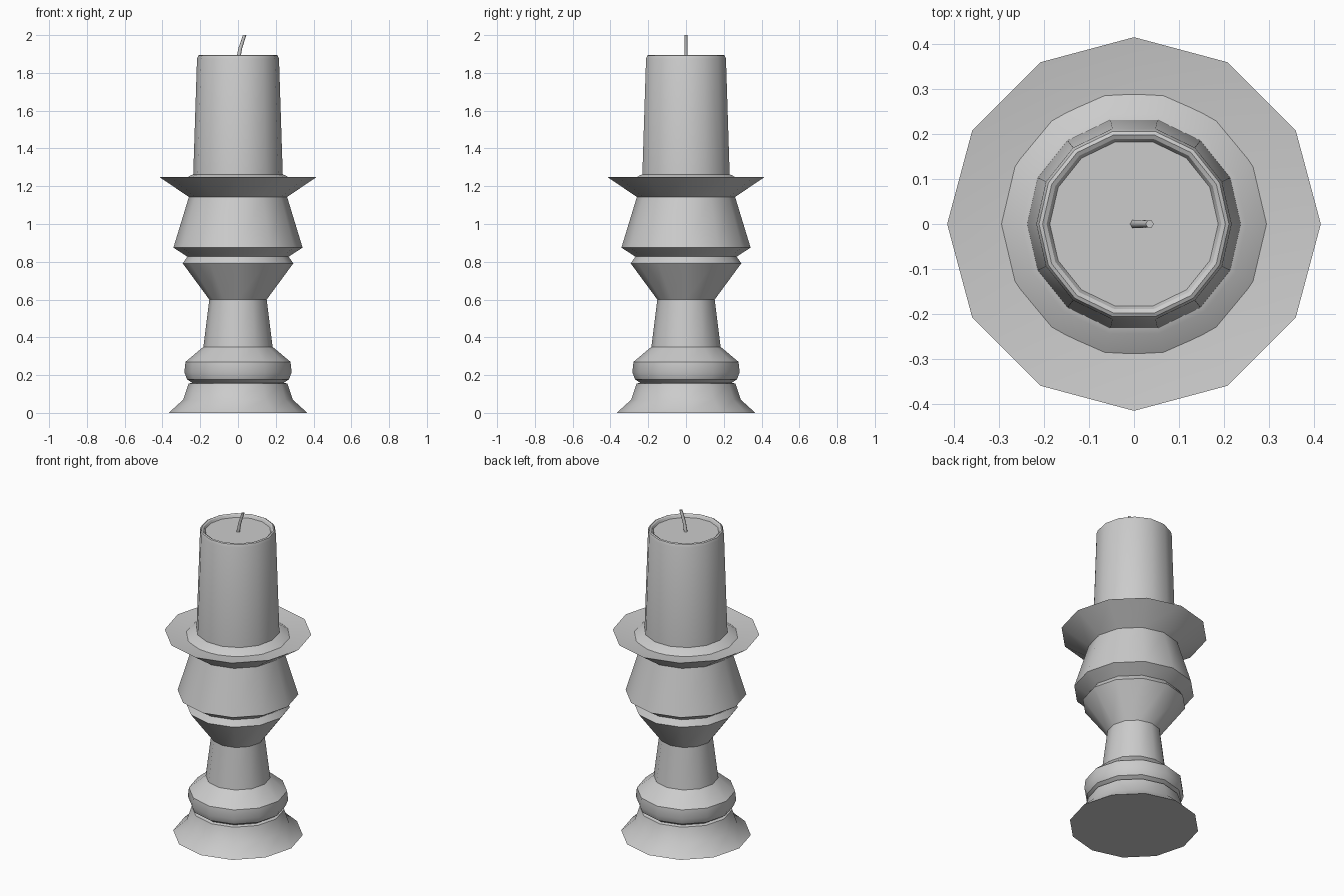
import bpy, bmesh, math
from mathutils import Vector

if "Cube" in bpy.data.objects:
    bpy.data.objects.remove(bpy.data.objects["Cube"])


def finish(bm, name, angle):
    bmesh.ops.recalc_face_normals(bm, faces=bm.faces)
    me = bpy.data.meshes.new(name)
    bm.to_mesh(me)
    bm.free()
    ob = bpy.data.objects.new(name, me)
    bpy.context.collection.objects.link(ob)
    bpy.ops.object.select_all(action='DESELECT')
    ob.select_set(True)
    bpy.context.view_layer.objects.active = ob
    bpy.ops.object.shade_smooth_by_angle(angle=math.radians(angle))
    return ob


def loft(name, rings, sides, angle=32):
    """Skin a stack of circles given as (centre, radius), capped at both ends."""
    bm = bmesh.new()
    loops = []
    for c, r in rings:
        loops.append([bm.verts.new(Vector(c) + Vector((r * math.cos(a), r * math.sin(a), 0)))
                      for a in (2 * math.pi * i / sides for i in range(sides))])
    for lo, hi in zip(loops, loops[1:]):
        for i in range(sides):
            j = (i + 1) % sides
            bm.faces.new((lo[i], lo[j], hi[j], hi[i]))
    bm.faces.new(loops[0][::-1])
    bm.faces.new(loops[-1])
    return finish(bm, name, angle)


def turned(name, profile, sides, angle=32):
    return loft(name, [((0, 0, z), r) for r, z in profile], sides, angle)


# Turned holder: foot, bead, stem, cup and drip plate
turned("candle_holder", [
    (0.367, 0.0), (0.29, 0.07), (0.262, 0.155), (0.243, 0.16),
    (0.27, 0.178), (0.284, 0.215), (0.278, 0.27), (0.183, 0.35),
    (0.152, 0.60), (0.293, 0.792), (0.268, 0.827), (0.342, 0.875),
    (0.26, 1.143), (0.415, 1.248), (0.27, 1.228)], 12)

# Candle with melted wax skirt and raised rounded rim
turned("candle", [
    (0.295, 1.231), (0.25, 1.258), (0.237, 1.262), (0.217, 1.875),
    (0.211, 1.891), (0.203, 1.895), (0.194, 1.89), (0.187, 1.876)], 14)

# Bent wick
loft("wick", [((0, 0, 1.865), 0.011), ((0.012, 0, 1.93), 0.010),
              ((0.035, 0, 2.0), 0.009)], 6, 65)
